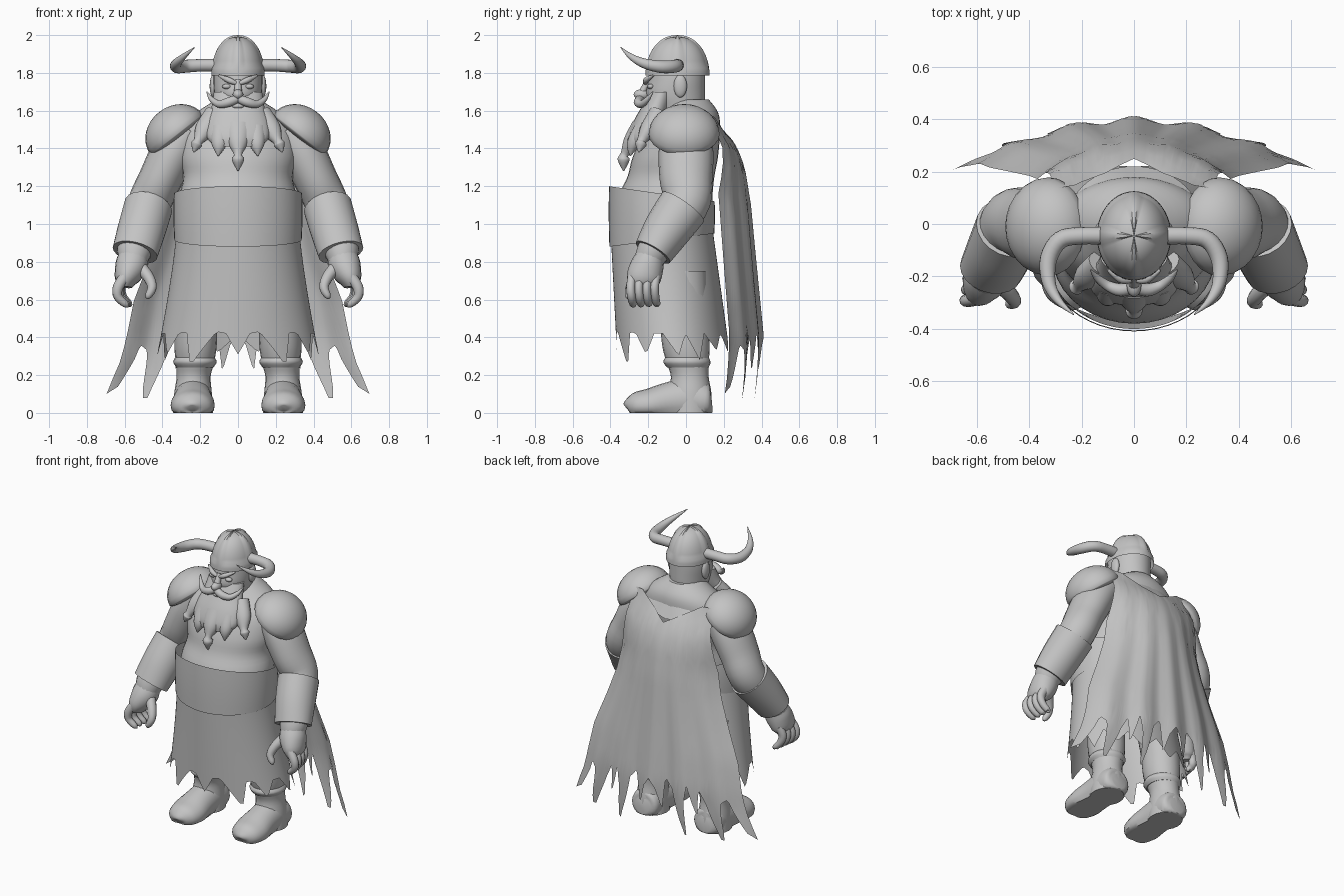
import bpy, bmesh, math
from mathutils import Vector, Matrix

grey = bpy.data.materials.new("plain_grey")
grey.diffuse_color = (0.55, 0.55, 0.55, 1)


def finish(name, bm, mirror=False):
    bmesh.ops.recalc_face_normals(bm, faces=bm.faces)
    me = bpy.data.meshes.new(name)
    bm.to_mesh(me)
    bm.free()
    me.materials.append(grey)
    me.shade_smooth()
    me.set_sharp_from_angle(angle=math.radians(42))
    ob = bpy.data.objects.new(name, me)
    bpy.context.collection.objects.link(ob)
    if mirror:
        ob.modifiers.new("mirror", "MIRROR").use_mirror_merge = False
    return ob


def spline(rows, steps):
    """Catmull-Rom through rows of numbers."""
    rows = [Vector(r) for r in rows]
    out = []
    for i in range(len(rows) - 1):
        a, b, c, d = rows[max(i - 1, 0)], rows[i], rows[i + 1], rows[min(i + 2, len(rows) - 1)]
        for s in range(steps):
            t = s / steps
            out.append(0.5 * (2 * b + (c - a) * t + (2 * a - 5 * b + 4 * c - d) * t * t
                              + (3 * b - a - 3 * c + d) * t ** 3))
    return out + [rows[-1]]


def tube(name, rows, sides=20, steps=4, mirror=False, hint=(1, 0, 0), floor=None, flat=False):
    """Loft of ellipses; rows = x, y, z, radius along hint, other radius. flat keeps rings level."""
    pts = spline(rows, steps)
    bm = bmesh.new()
    rings, side = [], Vector(hint)
    for i, p in enumerate(pts):
        tan = Vector(pts[min(i + 1, len(pts) - 1)][:3]) - Vector(pts[max(i - 1, 0)][:3])
        tan = Vector((0, 0, 1)) if flat else tan.normalized()
        side = (side - tan * side.dot(tan)).normalized()
        other = tan.cross(side)
        ring = []
        for k in range(sides):
            a = 2 * math.pi * k / sides
            co = Vector(p[:3]) + side * math.cos(a) * max(p[3], .001) + other * math.sin(a) * max(p[4], .001)
            if floor is not None:
                co.z = max(co.z, floor)
            ring.append(bm.verts.new(co))
        rings.append(ring)
    for r, q in zip(rings, rings[1:]):
        for k in range(sides):
            j = (k + 1) % sides
            bm.faces.new((r[k], r[j], q[j], q[k]))
    bm.faces.new(rings[0])
    bm.faces.new(rings[-1])
    return finish(name, bm, mirror)


def level(rows):
    """Rows of z, front y, back y, half width -> loft rows."""
    return [(0, (f + b) / 2, z, w, (b - f) / 2) for z, f, b, w in rows]


def sheet(name, fn, nu, nv, closed=False):
    bm = bmesh.new()
    cols = nu if closed else nu + 1
    g = [[bm.verts.new(fn(i / nu, j / nv)) for j in range(nv + 1)] for i in range(cols)]
    for i in range(nu):
        n = (i + 1) % cols
        for j in range(nv):
            bm.faces.new((g[i][j], g[n][j], g[n][j + 1], g[i][j + 1]))
    bmesh.ops.remove_doubles(bm, verts=bm.verts, dist=.0001)
    return finish(name, bm)


def ball(name, c, r, rot=None, half=False, mirror=False):
    bm = bmesh.new()
    bmesh.ops.create_uvsphere(bm, u_segments=24, v_segments=16, radius=1)
    if half:
        for v in bm.verts:
            if v.co.z < 0:
                v.co.z *= .18
    m = Matrix.Translation(c) @ (rot or Matrix()) @ Matrix.Diagonal((*r, 1))
    bmesh.ops.transform(bm, matrix=m, verts=bm.verts)
    return finish(name, bm, mirror)


def lerp(table, x):
    for (a, p), (b, q) in zip(table, table[1:]):
        if x <= b:
            return p + (q - p) * max(x - a, 0) / (b - a)
    return table[-1][1]


# Torso, neck and head
tube("torso", level([(.8, -.34, .13, .29), (1.0, -.38, .14, .31), (1.14, -.36, .14, .31),
                     (1.25, -.31, .15, .29), (1.36, -.28, .17, .31), (1.5, -.21, .18, .3),
                     (1.59, -.13, .17, .22), (1.66, -.09, .12, .11)]), 36, flat=True)
tube("head", level([(1.5, -.1, .12, .12), (1.6, -.16, .1, .115), (1.68, -.21, .1, .125),
                    (1.76, -.2, .1, .13), (1.85, -.19, .1, .125)]), 28, flat=True)
ball("nose", (0, -.235, 1.685), (.028, .042, .028))
tube("nose_bridge", [(0, -.2, 1.76, .016, .016), (0, -.235, 1.69, .022, .02)], 12)
ball("eye", (.06, -.187, 1.728), (.024, .018, .014), mirror=True)
ball("ear", (.13, -.03, 1.73), (.02, .035, .06), mirror=True)
tube("eyebrow", [(.01, -.215, 1.745, .01, .01), (.05, -.21, 1.762, .016, .016), (.1, -.175, 1.785, .006, .006)],
     10, mirror=True)


# Helmet with raised cross bands and rim
def helmet(u, v):
    a, e = 2 * math.pi * u, v * math.pi / 2
    k = 1.05 if min(abs(math.sin(a)), abs(math.cos(a))) < .14 or v < .15 else 1
    r = math.cos(e) ** .85 if v < 1 else 0
    return (.135 * k * r * math.cos(a), -.045 + .162 * k * r * math.sin(a), 1.785 + .205 * math.sin(e) * (1 + (k - 1) * v))


sheet("helmet", helmet, 56, 16, True)
tube("horn", [(.1, -.045, 1.84, .034, .034), (.2, -.045, 1.84, .033, .033), (.28, -.06, 1.835, .034, .034),
              (.325, -.13, 1.832, .033, .033), (.325, -.22, 1.85, .026, .026), (.29, -.29, 1.885, .016, .016),
              (.23, -.345, 1.935, .002, .002)], 16, mirror=True, hint=(0, 0, 1))

# Beard, plaits and moustache
tube("beard", level([(1.7, -.19, -.06, .128), (1.62, -.235, -.08, .14), (1.54, -.28, -.12, .165),
                     (1.46, -.31, -.17, .165), (1.41, -.31, -.22, .12)]), 24, flat=True)
tube("beard_plait", [(0, -.24, 1.52, .08, .05), (0, -.29, 1.43, .055, .045), (0, -.325, 1.37, .022, .022),
                     (0, -.33, 1.34, .033, .033), (0, -.33, 1.28, .003, .003)], 14)
tube("beard_side_plait", [(.12, -.15, 1.58, .06, .05), (.175, -.2, 1.5, .055, .045), (.21, -.235, 1.44, .025, .025),
                          (.22, -.24, 1.42, .03, .03), (.235, -.25, 1.38, .003, .003)], 14, mirror=True)
tube("beard_point", [(.09, -.23, 1.5, .06, .05), (.1, -.28, 1.42, .04, .035), (.105, -.295, 1.36, .003, .003)],
     14, mirror=True)
tube("moustache", [(0, -.24, 1.665, .022, .022), (.05, -.252, 1.645, .025, .025), (.1, -.235, 1.635, .02, .02),
                   (.14, -.205, 1.66, .014, .014), (.165, -.175, 1.7, .003, .003)], 12, mirror=True, hint=(0, 0, 1))
ball("lower_lip", (0, -.225, 1.625), (.035, .022, .016))

# Shoulder guards
ball("shoulder_guard", (.325, -.01, 1.475), (.175, .188, .15), Matrix.Rotation(math.radians(38), 4, "Y"), True, True)

# Arms, bracers and hands
tube("arm", [(.26, 0, 1.5, .11, .13), (.34, 0, 1.38, .12, .145), (.41, 0, 1.24, .115, .14),
             (.465, .005, 1.12, .115, .125), (.5, -.06, 1.01, .11, .11), (.545, -.165, .87, .095, .09),
             (.555, -.2, .8, .075, .075)], 20, mirror=True)
tube("bracer", [(.475, -.015, 1.09, .13, .135), (.51, -.1, .97, .128, .125), (.545, -.175, .85, .122, .105)],
     20, mirror=True)
tube("palm", [(.55, -.18, .85, .075, .07), (.565, -.205, .78, .085, .088), (.59, -.225, .71, .065, .09),
              (.595, -.23, .665, .035, .065)], 16, mirror=True)
for i in range(4):
    y = -.285 + .042 * i
    tube("finger_%d" % i, [(.6, y, .72, .03, .026), (.635 - .004 * i, y - .008, .665, .028, .024),
                           (.635 - .008 * i, y - .004, .615, .024, .023),
                           (.595 - .006 * i, y + .005, .575, .019, .019), (.578, y + .008, .562, .004, .004)],
         10, mirror=True)
tube("thumb", [(.525, -.215, .78, .035, .035), (.475, -.265, .72, .03, .03), (.455, -.295, .665, .025, .025),
               (.475, -.305, .62, .018, .018), (.485, -.305, .605, .004, .004)], 12, mirror=True)


# Wide belt, curved at both edges
def belt(u, v):
    a = 2 * math.pi * u
    front = -math.sin(a)
    z = (1.16 + .04 * front) * (1 - v) + (.915 - .035 * front) * v
    k = .98 + .025 * math.sin(math.pi * min(1, .25 + .6 * v))
    return (.34 * k * math.cos(a), -.128 + .28 * k * math.sin(a), z)


sheet("belt", belt, 48, 6, True)

# Ragged skirt
hem = [(0, .31), (.05, .42), (.09, .43), (.14, .35), (.195, .25), (.235, .43), (.28, .42), (.34, .31), (.4, .42),
       (.45, .42), (.53, .3), (.58, .42), (.65, .28), (.7, .42), (.78, .33), (.84, .42), (.92, .32), (1, .42)]


def skirt(u, v):
    s = 2 * u - 1
    a = math.pi * s
    z = .98 + (lerp(hem, abs(s)) - .98) * v
    t = (.98 - z) / .58
    w = .325 + .085 * t ** 1.3
    f, b = -.4 + .03 * t, .14 + .08 * t
    return (w * math.sin(a), (f + b) / 2 - (b - f) / 2 * math.cos(a), z)


sheet("skirt", skirt, 120, 10, True)

# Legs and boots
tube("leg", [(.2, -.03, .75, .13, .14), (.22, -.01, .5, .115, .13), (.225, 0, .35, .112, .125),
             (.228, .01, .26, .1, .11), (.235, .02, .19, .09, .1), (.238, .02, .1, .1, .115),
             (.238, .02, 0, .105, .115)], 20, mirror=True, flat=True)
tube("boot", [(.238, .137, .06, .05, .05), (.238, .115, .06, .095, .09), (.238, .03, .07, .1, .12),
              (.238, -.08, .06, .105, .105), (.24, -.19, .04, .117, .09), (.242, -.265, .035, .1, .075),
              (.242, -.305, .03, .06, .045), (.242, -.315, .025, .02, .02)], 20, mirror=True, floor=0)
tube("boot_cuff", [(.228, .005, .3, .1, .11), (.228, .005, .27, .115, .125), (.228, .01, .24, .098, .11)],
     20, mirror=True, flat=True)

# Torn cape
width = [(.05, .71), (.12, .69), (.28, .62), (.4, .59), (.6, .55), (.8, .47), (1.0, .4), (1.3, .34), (1.6, .29)]
depth = [(.05, .37), (.2, .39), (.4, .4), (.8, .365), (1.1, .34), (1.3, .31), (1.42, .265), (1.5, .2), (1.6, .15)]
tears = [(0, .42), (.07, .36), (.13, .22), (.19, .44), (.27, .38), (.31, .2), (.36, .04), (.4, .3), (.45, .42),
         (.51, .21), (.56, .4), (.62, .3), (.68, .08), (.72, .08), (.79, .33), (.86, .36), (.93, .14), (1, .1)]


def cape(u, v):
    s = 2 * u - 1
    top = 1.44 + .13 * min(1, abs(s) * 1.3)
    bottom = lerp(tears, abs(s))
    z = top + (bottom - top) * v
    drop = .03 + .13 * min(1, max(0, (1.55 - z) / .4))
    fold = .012 * math.cos(s * 16) * v
    return (s * lerp(width, z), lerp(depth, z) - drop * s * s + fold, z)


sheet("cape", cape, 120, 18)


# Cape collar around the nape
def collar(u, v):
    s = 2 * u - 1
    a = s * 1.5
    r = 1 + .5 * v
    return (.17 * r * math.sin(a), .01 + .14 * r * math.cos(a), 1.6 - .13 * v * (1 - .5 * abs(s)) - .02 * (1 - abs(s)))


sheet("cape_collar", collar, 24, 4)
